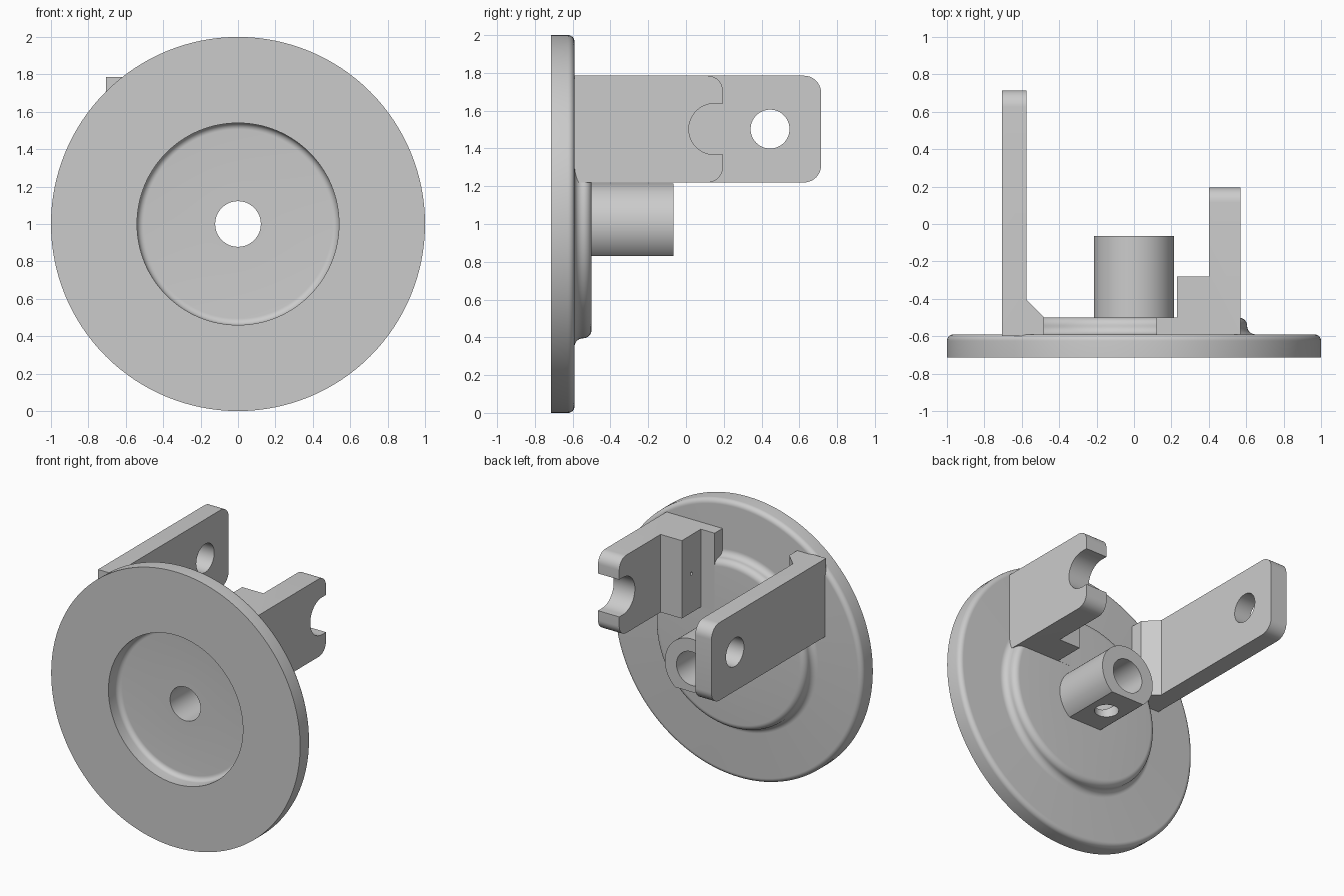
import bpy, bmesh
from math import sin, cos, pi, radians
from mathutils import Matrix, Vector

if "Cube" in bpy.data.objects:
    bpy.data.objects.remove(bpy.data.objects["Cube"])

grey = bpy.data.materials.new("plain grey")
grey.use_nodes = True
grey.diffuse_color = (0.6, 0.6, 0.6, 1)
grey.node_tree.nodes["Principled BSDF"].inputs["Base Color"].default_value = (0.6, 0.6, 0.6, 1)

CENTRE = 1.0                  # height of the axle
LOW, HIGH = 1.22, 1.785       # bottom and top of both arms
MID = (LOW + HIGH) / 2
BORE = 0.122


def finish(name, bm):
    bmesh.ops.recalc_face_normals(bm, faces=bm.faces)
    mesh = bpy.data.meshes.new(name)
    bm.to_mesh(mesh)
    bm.free()
    mesh.materials.append(grey)
    obj = bpy.data.objects.new(name, mesh)
    bpy.context.collection.objects.link(obj)
    return obj


def arc(x, y, r, start, end, n=8):
    angles = [radians(start + (end - start) * i / n) for i in range(n + 1)]
    return [(x + r * cos(a), y + r * sin(a)) for a in angles]


def lathe(name, profile, steps=128):
    """Turn a closed (radius, y) profile about the axle."""
    bm = bmesh.new()
    verts = [bm.verts.new((r, y, CENTRE)) for r, y in profile]
    edges = [bm.edges.new((verts[i - 1], verts[i])) for i in range(len(verts))]
    bmesh.ops.spin(bm, geom=verts + edges, cent=(0, 0, CENTRE), axis=(0, 1, 0),
                   angle=2 * pi, steps=steps, use_merge=True)
    bmesh.ops.remove_doubles(bm, verts=bm.verts, dist=1e-5)
    return finish(name, bm)


def arm(name, plan, radius):
    """Raise an (x, y) plan to arm height and round its far end."""
    bm = bmesh.new()
    face = bm.faces.new([bm.verts.new((x, y, LOW)) for x, y in plan])
    top = bmesh.ops.extrude_face_region(bm, geom=[face])["geom"]
    bmesh.ops.translate(bm, vec=(0, 0, HIGH - LOW),
                        verts=[v for v in top if isinstance(v, bmesh.types.BMVert)])
    far = max(y for x, y in plan)
    ends = [e for e in bm.edges
            if all(abs(v.co.y - far) < 1e-4 for v in e.verts)
            and abs(e.verts[0].co.z - e.verts[1].co.z) < 1e-4]
    bmesh.ops.bevel(bm, geom=ends, offset=radius, segments=10, profile=0.5,
                    affect='EDGES')
    return finish(name, bm)


def cylinder(name, centre, radius, depth, axis):
    bm = bmesh.new()
    turn = Vector((0, 0, 1)).rotation_difference(Vector(axis)).to_matrix().to_4x4()
    bmesh.ops.create_cone(bm, cap_ends=True, segments=64, radius1=radius, radius2=radius,
                          depth=depth, matrix=Matrix.Translation(centre) @ turn)
    return finish(name, bm)


def box(name, centre, size):
    bm = bmesh.new()
    bmesh.ops.create_cube(bm, size=1, matrix=Matrix.Translation(centre)
                          @ Matrix.Diagonal((*size, 1)))
    return finish(name, bm)


def cut(obj, cutters):
    bpy.context.view_layer.objects.active = obj
    for c in cutters:
        c.hide_render = True
        mod = obj.modifiers.new("cut", 'BOOLEAN')
        mod.operation, mod.solver, mod.object = 'DIFFERENCE', 'EXACT', c
        bpy.ops.object.modifier_apply(modifier=mod.name)
        bpy.data.objects.remove(c)


# Disc: recessed front, rounded rim and raised centre at the back
disc = lathe("disc", [(BORE, -0.605)]
             + arc(0.505, -0.64, 0.035, 90, 0)
             + [(0.54, -0.715), (1, -0.715)]
             + arc(0.965, -0.625, 0.035, 0, 90)
             + arc(0.65, -0.545, 0.045, 270, 180)
             + arc(0.56, -0.545, 0.045, 0, 90)
             + [(BORE, -0.5)])

# Hub: bored boss with a flat underside and a screw hole
hub = lathe("hub", [(BORE, -0.51), (0.215, -0.51), (0.215, -0.065), (BORE, -0.065)])
cut(hub, [box("flat_cutter", (0, -0.3, 0.73), (1, 1, 0.2)),
          cylinder("screw_cutter", (0, -0.28, 0.85), 0.08, 0.3, (0, 0, 1))])

# Long arm with a chamfered foot and a pin hole
long_arm = arm("long_arm", [(-0.705, -0.6), (-0.48, -0.6), (-0.48, -0.499),
                            (-0.575, -0.405), (-0.575, 0.715), (-0.705, 0.715)], 0.09)
cut(long_arm, [cylinder("pin_cutter", (-0.64, 0.445, MID), 0.103, 0.5, (1, 0, 0))])

# Short arm with a stepped foot, an open slot and a tiny pilot hole
short_arm = arm("short_arm", [(0.12, -0.6), (0.57, -0.6), (0.57, 0.195), (0.4, 0.195),
                              (0.4, -0.28), (0.23, -0.28), (0.23, -0.499),
                              (0.12, -0.499)], 0.08)
cut(short_arm, [cylinder("slot_cutter", (0.485, 0.15, MID), 0.135, 0.5, (1, 0, 0)),
                box("mouth_cutter", (0.485, 0.25, MID), (0.5, 0.2, 0.27)),
                cylinder("pilot_cutter", (0.23, -0.39, MID), 0.012, 0.1, (1, 0, 0))])

# Smooth the curves and keep the edges crisp
bpy.ops.object.select_all(action='DESELECT')
for obj in (disc, hub, long_arm, short_arm):
    obj.select_set(True)
bpy.context.view_layer.objects.active = disc
bpy.ops.object.shade_smooth_by_angle(angle=radians(30))
